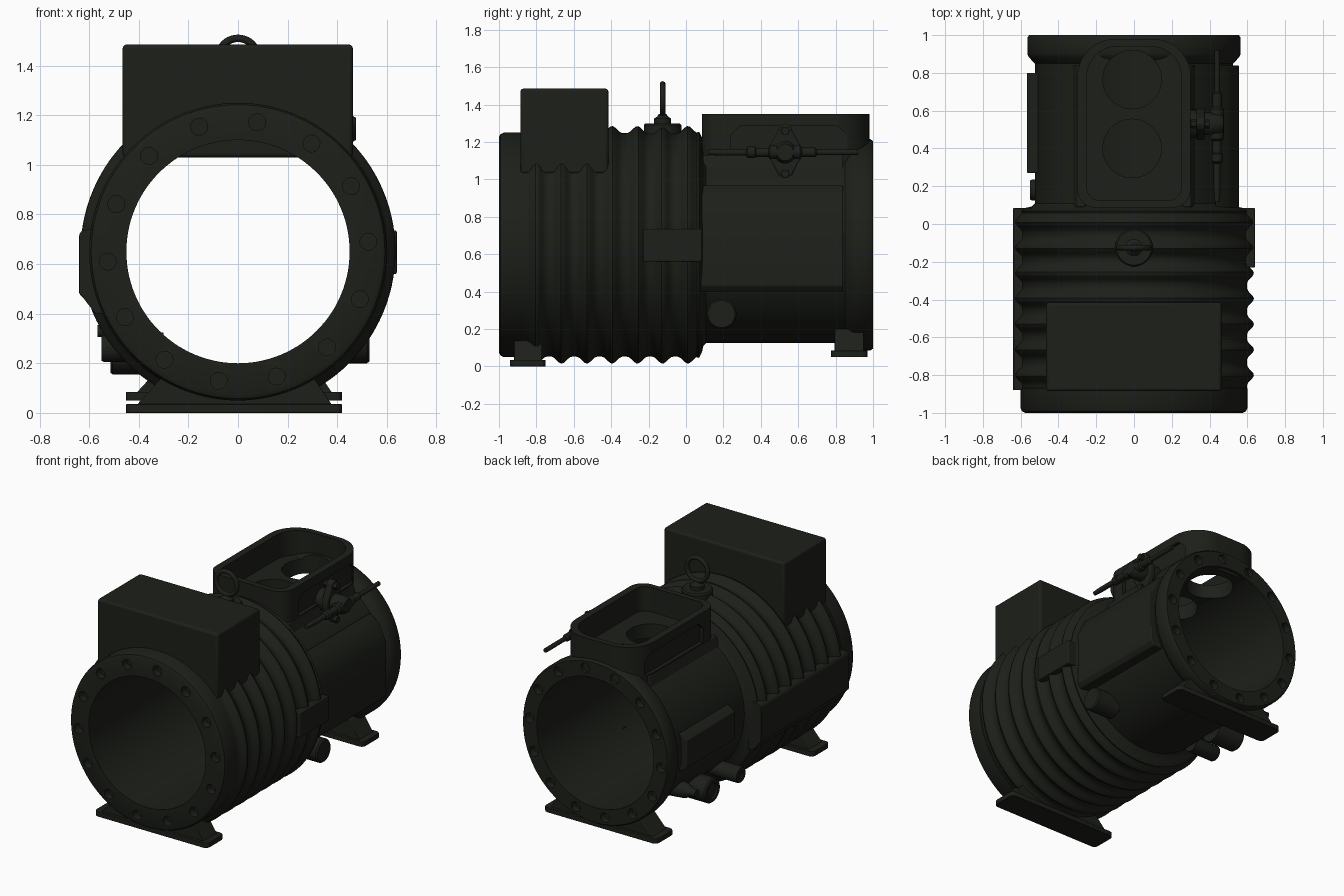
import bpy, bmesh, math
from mathutils import Vector

if "Cube" in bpy.data.objects:
    bpy.data.objects.remove(bpy.data.objects["Cube"])

mat = bpy.data.materials.new("dark_paint")
mat.diffuse_color = (0.012, 0.014, 0.010, 1)
mat.use_nodes = True
mat.node_tree.nodes["Principled BSDF"].inputs["Base Color"].default_value = mat.diffuse_color
CZ = 0.65  # height of the main axis


def finish(name, bm, bevel=0.0, segs=3):
    bmesh.ops.recalc_face_normals(bm, faces=bm.faces)
    me = bpy.data.meshes.new(name)
    bm.to_mesh(me)
    bm.free()
    ob = bpy.data.objects.new(name, me)
    bpy.context.collection.objects.link(ob)
    me.materials.append(mat)
    if bevel:
        m = ob.modifiers.new("bevel", 'BEVEL')
        m.width, m.segments, m.limit_method = bevel, segs, 'ANGLE'
    return ob


def activate(ob):
    bpy.ops.object.select_all(action='DESELECT')
    ob.select_set(True)
    bpy.context.view_layer.objects.active = ob


def place(axis, u, v, w):
    return {'x': (w, u, v), 'y': (u, w, v), 'z': (u, v, w)}[axis]


def prism(name, pts, axis, a, b, bevel=0.0):
    """Polygon in the plane across `axis`, extruded from a to b."""
    bm = bmesh.new()
    lo = [bm.verts.new(place(axis, u, v, a)) for u, v in pts]
    hi = [bm.verts.new(place(axis, u, v, b)) for u, v in pts]
    bm.faces.new(lo)
    bm.faces.new(hi)
    n = len(pts)
    for i in range(n):
        j = (i + 1) % n
        bm.faces.new((lo[i], lo[j], hi[j], hi[i]))
    return finish(name, bm, bevel)


def box(name, x0, x1, y0, y1, z0, z1, bevel=0.0):
    return prism(name, [(x0, y0), (x1, y0), (x1, y1), (x0, y1)], 'z', z0, z1, bevel)


def circle(u, v, r, n=32):
    return [(u + r * math.cos(2 * math.pi * i / n), v + r * math.sin(2 * math.pi * i / n)) for i in range(n)]


def rounded(u0, u1, v0, v1, r_lo, r_hi, n=10):
    pts = []
    for cu, cv, r, s in ((u1 - r_hi, v1 - r_hi, r_hi, 0), (u0 + r_hi, v1 - r_hi, r_hi, 90),
                         (u0 + r_lo, v0 + r_lo, r_lo, 180), (u1 - r_lo, v0 + r_lo, r_lo, 270)):
        for i in range(n + 1):
            t = math.radians(s + 90 * i / n)
            pts.append((cu + r * math.cos(t), cv + r * math.sin(t)))
    return pts


def lathe(name, prof, axis, cu, cv, n=96, closed=False):
    """Spin (radius, position) profile around an axis line."""
    bm = bmesh.new()
    rings = [[bm.verts.new(place(axis, u, v, w)) for u, v in circle(cu, cv, r, n)] for r, w in prof]
    pairs = list(zip(rings, rings[1:]))
    if closed:
        pairs.append((rings[-1], rings[0]))
    else:
        bm.faces.new(rings[0])
        bm.faces.new(rings[-1])
    for p, q in pairs:
        for i in range(n):
            j = (i + 1) % n
            bm.faces.new((p[i], p[j], q[j], q[i]))
    return finish(name, bm)


def cut(ob, *cutters):
    activate(ob)
    for c in cutters:
        m = ob.modifiers.new("cut", 'BOOLEAN')
        m.operation, m.solver, m.object = 'DIFFERENCE', 'EXACT', c
        bpy.ops.object.modifier_apply(modifier=m.name)


# Housing: open tube with ribs in front, plain crankcase behind
prof = [(0.45, -1), (0.575, -1), (0.592, -0.992), (0.6, -0.975), (0.6, -0.87)]
for i in range(75):
    y = -0.8675 + 0.0125 * i
    prof.append((0.597 + 0.038 * (0.5 + 0.5 * math.cos(2 * math.pi * (y - 0.01) / 0.135)) ** 1.6, y))
prof += [(0.605, 0.07), (0.575, 0.085), (0.54, 0.093), (0.525, 0.108), (0.525, 0.85),
         (0.54, 0.865), (0.558, 0.885), (0.565, 0.9), (0.565, 0.985), (0.555, 1), (0.45, 1)]
housing = lathe("housing", prof, 'y', 0, CZ, 112, True)

# Blind bolt holes in both end faces, and two cylinder bores in the top
cutters = []
for rad, ya, yb in ((0.527, -1.05, -0.95), (0.507, 0.95, 1.05)):
    for i in range(14):
        a = math.radians(81.5 + i * 360 / 14)
        cutters.append(prism("bolt_hole_cutter", circle(rad * math.cos(a), CZ + rad * math.sin(a), 0.034, 20), 'y', ya, yb))
activate(cutters[0])
for c in cutters:
    c.select_set(True)
bpy.ops.object.join()
bolt_holes = cutters[0]
bores = [prism("bore_cutter", circle(-0.01, y, 0.155, 48), 'z', 0.9, 1.5) for y in (0.4, 0.765)]
cut(housing, bolt_holes, *bores)

# Cylinder head: open-topped walled tray with recessed flanks
head = prism("cylinder_head", rounded(-0.3, 0.3, 0.085, 0.98, 0.1, 0.2), 'z', 1.08, 1.35)
pocket = prism("pocket_cutter", rounded(-0.25, 0.25, 0.125, 0.94, 0.07, 0.16), 'z', 1.18, 1.5)
flank = [(0.24, 1.14), (0.86, 1.14), (0.86, 1.24), (0.81, 1.285), (0.29, 1.285), (0.24, 1.24)]
recesses = [prism("recess_cutter", flank, 'x', a, b) for a, b in ((0.275, 0.4), (-0.4, -0.275))]
cut(head, pocket, *bores, *recesses)
for c in [bolt_holes, pocket] + bores + recesses:
    bpy.data.objects.remove(c)

# Head base skirts blending into the crankcase
for s in (-1, 1):
    prism("head_skirt", [(s * 0.24, 1.08), (s * 0.33, 1.04), (s * 0.3, 1.13), (s * 0.26, 1.13)], 'y', 0.09, 0.84, 0.005)

# Terminal box
box("terminal_box", -0.465, 0.463, -0.885, -0.415, 1.03, 1.485, 0.015)

# Side pads and covers
prism("right_side_pad", [(0.44, 0.4), (0.53, 0.4), (0.555, 0.43), (0.555, 0.8), (0.5, 0.92), (0.43, 0.97), (0.455, 0.7)],
      'y', 0.08, 0.84, 0.006)
box("right_rib_plate", 0.55, 0.64, -0.23, 0.085, 0.56, 0.735, 0.006)
prism("left_rib_plate", [(-0.54, 0.4), (-0.575, 0.4), (-0.625, 0.465), (-0.64, 0.48), (-0.64, 0.72), (-0.63, 0.735), (-0.54, 0.75)],
      'y', -0.88, 0.085, 0.004)
prism("left_cover", [(-0.46, 0.5), (-0.53, 0.52), (-0.567, 0.55), (-0.567, 0.74), (-0.53, 0.77), (-0.46, 0.79)],
      'y', 0.27, 0.8, 0.005)

# Mounting feet: plate plus tapered web
for side, y0, y1, z, top in (("front", -0.94, -0.75, 0, 0.15), ("rear", 0.775, 0.97, 0.05, 0.2)):
    prism(side + "_foot_plate", rounded(-0.452, 0.42, y0, y1, 0.03, 0.03, 3), 'z', z, z + 0.035, 0.003)
    prism(side + "_foot_web", [(-0.41, z + 0.03), (0.38, z + 0.03), (0.3, top), (-0.3, top)], 'y', y0 + 0.02, y1 - 0.02, 0.004)

# Lower side bosses and plugs
lathe("right_boss", [(0.08, 0.34), (0.08, 0.52), (0.072, 0.53)], 'x', 0.19, 0.28, 40)
lathe("left_sight_boss", [(0.085, -0.3), (0.085, -0.505), (0.077, -0.515), (0.055, -0.515), (0.05, -0.505)], 'x', 0.44, 0.24, 40)
lathe("left_plug", [(0.055, -0.34), (0.055, -0.54), (0.05, -0.55), (0.025, -0.55), (0.022, -0.54)], 'x', 0.18, 0.26, 32)
lathe("left_nozzle", [(0.06, -0.38), (0.05, -0.49), (0.025, -0.53), (0.025, -0.567)], 'x', 0.69, 0.33, 24)

# Lifting eye
lathe("eye_base", [(0.1, 1.22), (0.1, 1.29), (0.092, 1.3), (0.045, 1.3), (0.045, 1.325), (0.03, 1.335), (0.02, 1.35)],
      'z', 0, -0.125, 40)
bpy.ops.mesh.primitive_torus_add(location=(0, -0.125, 1.43), rotation=(math.pi / 2, 0, 0),
                                 major_radius=0.08, minor_radius=0.015, major_segments=40, minor_segments=14)
eye = bpy.context.object
eye.name = "eye_ring"
eye.data.materials.append(mat)

# Shut-off valve on the right of the head
VY, VZ, VX = 0.53, 1.145, 0.44
lathe("valve_neck", [(0.075, 0.26), (0.075, 0.36), (0.06, 0.37), (0.06, 0.45), (0.045, 0.475)], 'x', VY, VZ, 32)
lens = [(VY - 0.085, VZ - 0.03), (VY - 0.04, VZ - 0.11), (VY - 0.03, VZ - 0.14), (VY, VZ - 0.155)]
lens += [(2 * VY - y, z) for y, z in lens[-2::-1]]
lens += [(y, 2 * VZ - z) for y, z in lens[::-1]]
prism("valve_flange", lens, 'x', 0.33, 0.375, 0.008)
for dz in (-0.115, 0.115):
    prism("flange_bolt", circle(VY, VZ + dz, 0.024, 6), 'x', 0.3, 0.4, 0.002)
lathe("valve_stem", [(0.014, 0.12), (0.018, 0.18), (0.018, 0.32), (0.03, 0.33), (0.03, 0.37), (0.024, 0.375), (0.024, 0.44),
                     (0.036, 0.45), (0.036, 0.61), (0.025, 0.62), (0.025, 0.69), (0.015, 0.7), (0.015, 0.92)], 'y', VX, VZ, 24)

# Smooth shading with crisp edges
for ob in bpy.context.collection.objects:
    if ob.type == 'MESH':
        activate(ob)
        bpy.ops.object.shade_smooth_by_angle(angle=math.radians(35))
